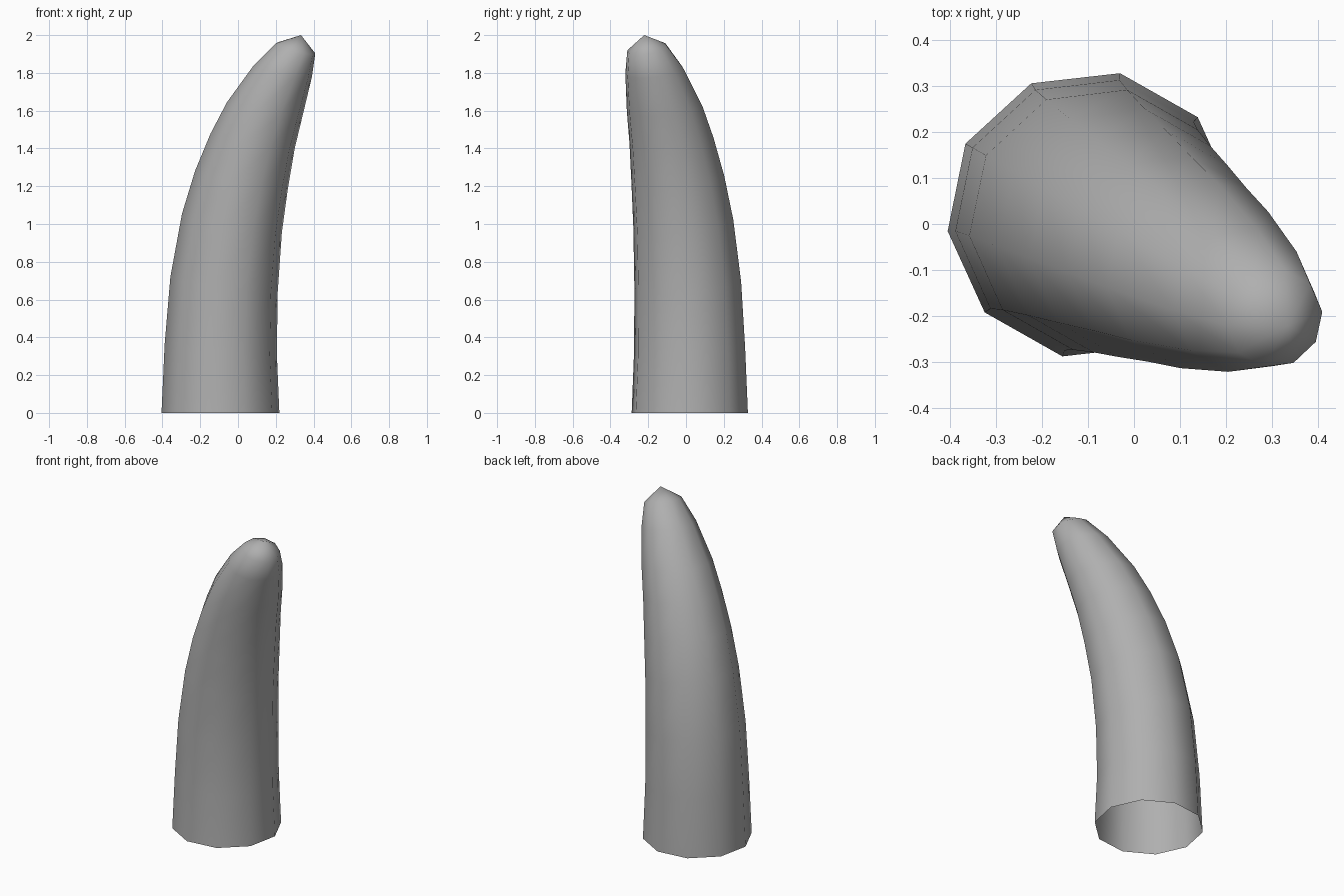
import bpy, bmesh, math
from mathutils import Matrix, Vector

if "Cube" in bpy.data.objects:
    bpy.data.objects.remove(bpy.data.objects["Cube"])

SIDES = 10
BASE = Vector((-0.093, 0.02, 0))
BEND = math.radians(-29.5)        # direction the horn leans towards

# horn rings: lean, height, radius, tilt in degrees
RINGS = [
    (0.000, 0.00, 0.314, 0),
    (0.002, 0.34, 0.300, 6),
    (0.022, 0.68, 0.289, 10),
    (0.070, 1.005, 0.271, 13),
    (0.128, 1.235, 0.252, 13),
    (0.196, 1.44, 0.228, 12),
    (0.270, 1.61, 0.205, 12),
    (0.380, 1.81, 0.158, 14),
    (0.458, 1.93, 0.108, 18),
]
TIP = Vector((0.490, 0, 2.0))

bm = bmesh.new()
turn = Matrix.Translation(BASE) @ Matrix.Rotation(BEND, 4, 'Z')
loops = []
for lean, height, radius, tilt in RINGS:
    place = turn @ Matrix.Translation((lean, 0, height)) @ Matrix.Rotation(math.radians(tilt), 4, 'Y')
    loops.append([
        bm.verts.new(place @ Vector((radius * math.cos(a), radius * math.sin(a), 0)))
        for a in (math.tau * i / SIDES for i in range(SIDES))
    ])

# side walls, base left open
for low, high in zip(loops, loops[1:]):
    for i in range(SIDES):
        j = (i + 1) % SIDES
        bm.faces.new((low[i], low[j], high[j], high[i]))

# rounded tip
tip = bm.verts.new(turn @ TIP)
for i in range(SIDES):
    bm.faces.new((loops[-1][i], loops[-1][(i + 1) % SIDES], tip))

for face in bm.faces:
    face.smooth = True
mesh = bpy.data.meshes.new("horn")
bm.to_mesh(mesh)
bm.free()

# dark grey surface
grey = bpy.data.materials.new("dark_grey")
grey.diffuse_color = (0.43, 0.43, 0.43, 1)
grey.use_nodes = True
grey.node_tree.nodes["Principled BSDF"].inputs["Base Color"].default_value = grey.diffuse_color
mesh.materials.append(grey)
horn = bpy.data.objects.new("horn", mesh)
bpy.context.collection.objects.link(horn)
